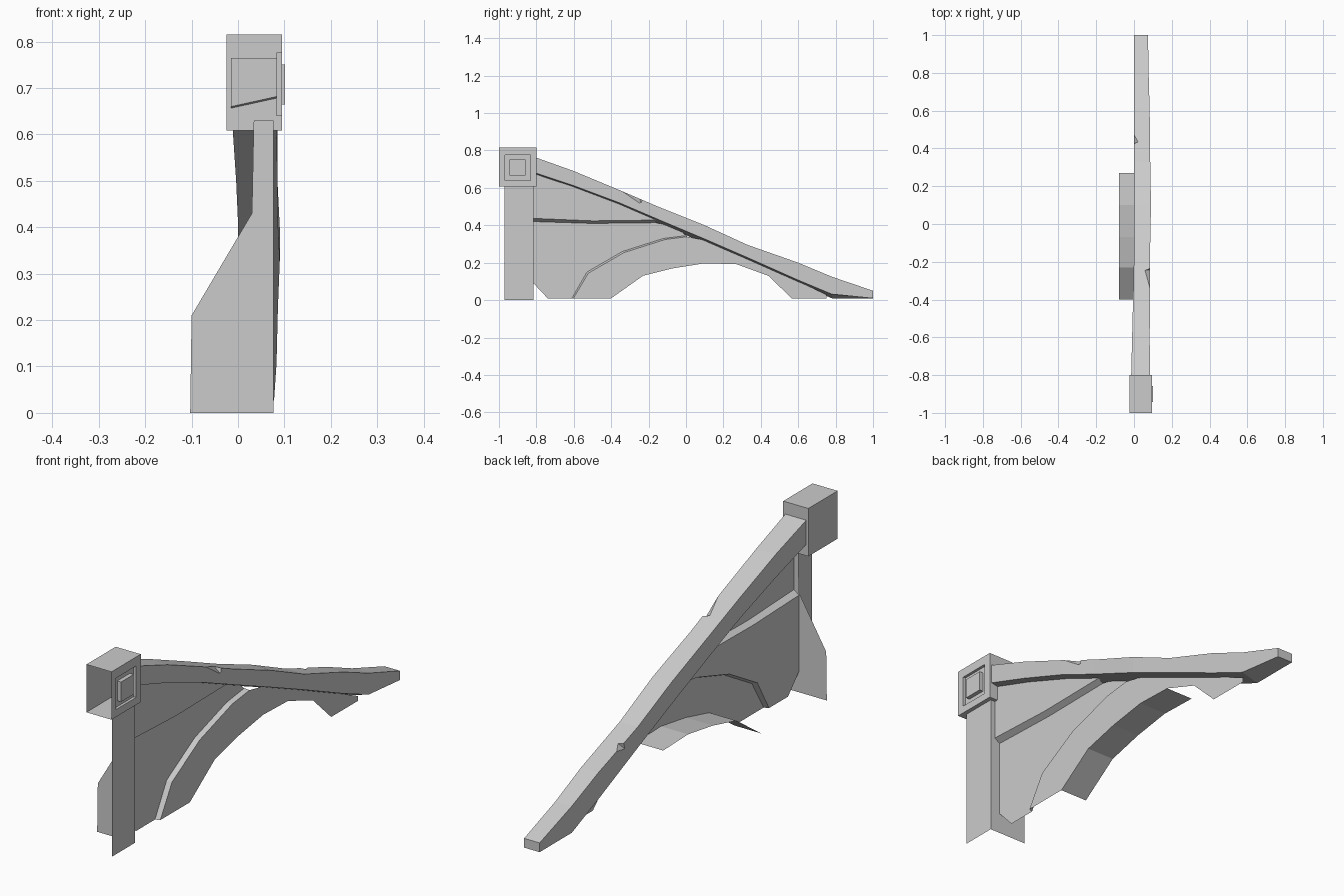
import bpy, bmesh, math

if "Cube" in bpy.data.objects:
    bpy.data.objects.remove(bpy.data.objects["Cube"])


def make(name, faces):
    """Object from a list of faces, each a list of 3D points."""
    bm = bmesh.new()
    for f in faces:
        bm.faces.new([bm.verts.new(p) for p in f])
    bmesh.ops.remove_doubles(bm, verts=bm.verts, dist=0.0005)
    bmesh.ops.recalc_face_normals(bm, faces=bm.faces)
    me = bpy.data.meshes.new(name)
    bm.to_mesh(me)
    bm.free()
    ob = bpy.data.objects.new(name, me)
    bpy.context.collection.objects.link(ob)
    return ob


def sheet(x, pts):
    return [(x, y, z) for y, z in pts]


def strip(xa, a, xb, b):
    """Quads joining two (y, z) paths lying at xa and xb."""
    A, B = sheet(xa, a), sheet(xb, b)
    return [[A[i], A[i + 1], B[i + 1], B[i]] for i in range(len(a) - 1)]


def square(x, y, z, r):
    return [(y - r, z - r), (y + r, z - r), (y + r, z + r), (y - r, z + r)]


def ring(xa, a, xb, b):
    return strip(xa, a + a[:1], xb, b + b[:1])


# Sloped, slightly crooked beam: y, top z, lower z, left x, right x
stations = [(-0.81, .765, .66, -.015, .085), (-0.6, .69, .59, -.01, .083),
            (-0.36, .59, .50, -.004, .085), (-0.15, .50, .41, .0, .085),
            (0.1, .40, .305, .0, .09), (0.33, .295, .205, .0, .086),
            (0.6, .20, .085, .0, .083), (0.78, .125, .01, .0, .078),
            (1.0, .05, .01, .0, .074)]
rings = []
for y, t, b, l, r in stations:
    rise = 0.022 if y < 0.9 else 0.0
    rings.append([(l, y, t), (r, y, t), (r, y, b + rise), (l, y, b)])
faces = [rings[0], rings[-1]]
for a, b in zip(rings, rings[1:]):
    faces += [[a[i], a[(i + 1) % 4], b[(i + 1) % 4], b[i]] for i in range(4)]
beam = make("sloped_beam", faces)

# Chips knocked off the beam edges
for i, (x, y, z, size, side) in enumerate([(.085, -.29, .56, .13, 1), (.0, .45, .256, .05, -1)]):
    bpy.ops.mesh.primitive_cube_add(size=1, location=(x + side * .01, y, z + .012))
    c = bpy.context.object
    c.name = f"chip_cutter_{i}"
    c.scale = (.07, size, .06)
    c.rotation_euler = (math.radians(-20), math.radians(45), math.radians(10))
    c.location.x += side * .006
    c.location.z += .006
    c.hide_render = True
    m = beam.modifiers.new("chip", 'BOOLEAN')
    m.operation, m.object, m.solver = 'DIFFERENCE', c, 'EXACT'
bpy.context.view_layer.objects.active = beam
for m in list(beam.modifiers):
    bpy.ops.object.modifier_apply(modifier=m.name)
for c in [o for o in bpy.data.objects if o.name.startswith("chip_cutter")]:
    bpy.data.objects.remove(c)

# Beam head: box open at the front, recessed square with a boss on the right
x0, x1, y0, y1, z0, z1 = -.025, .095, -1.0, -.8, .608, .815
outer = [(y0, z0), (y1, z0), (y1, z1), (y0, z1)]
yc, zc = -.9, .708
hole, boss = square(0, yc, zc, .068), square(0, yc, zc, .043)
faces = [sheet(x0, outer)]
for i in range(3):
    faces += strip(x0, outer[i:i + 2], x1, outer[i:i + 2])
faces += ring(x1, outer, x1, hole) + ring(x1, hole, .083, hole)
faces += ring(.083, hole, .083, boss) + ring(.083, boss, .101, boss) + [sheet(.101, boss)]
make("beam_head", faces)

# Post: outer face and inner return that flares out to the left
px, py = .077, -.815
make("post", [
    [(px, -.97, 0), (px, py, 0), (px, py, .63), (px, -.97, .63)],
    [(px, py, 0), (px, py, .63), (.034, py, .63), (.03, py, .43), (-.1, py, .21), (-.103, py, 0)]])

# Wall sheet in three stepped panels
UP, MID, ARCH = .055, .03, .05
ledge = [(-.815, .437), (-.5, .424), (-.16, .428)]
ledge_low = [(-.815, .42), (-.5, .41), (-.16, .414)]
arc = [(-.61, .01), (-.53, .15), (-.34, .26), (-.12, .33), (0, .345)]
arc_in = [(y + .008, z - .006 if z > .1 else z) for y, z in arc]
opening = [(-.4, .01), (-.23, .13), (-.07, .17), (.1, .197), (.27, .192), (.44, .13), (.565, .01)]

make("upper_wall", [sheet(UP, ledge + [(-.36, .53), (-.6, .62), (-.815, .69)])]
     + strip(UP, ledge, MID, ledge_low))
make("middle_wall", [sheet(MID, [(-.815, .09), (-.74, .01)] + arc + [(-.05, .39)] + ledge_low[::-1])])
make("arch_wall", [sheet(ARCH, arc_in + [(.1, .32), (.33, .22), (.6, .1), (.75, .03), (.75, .01)]
                         + opening[::-1])]
     + strip(MID, arc, ARCH, arc_in))

# Underside of the arch, running back to the left
make("arch_soffit", strip(ARCH, opening[:5], -.08, opening[:5]))
